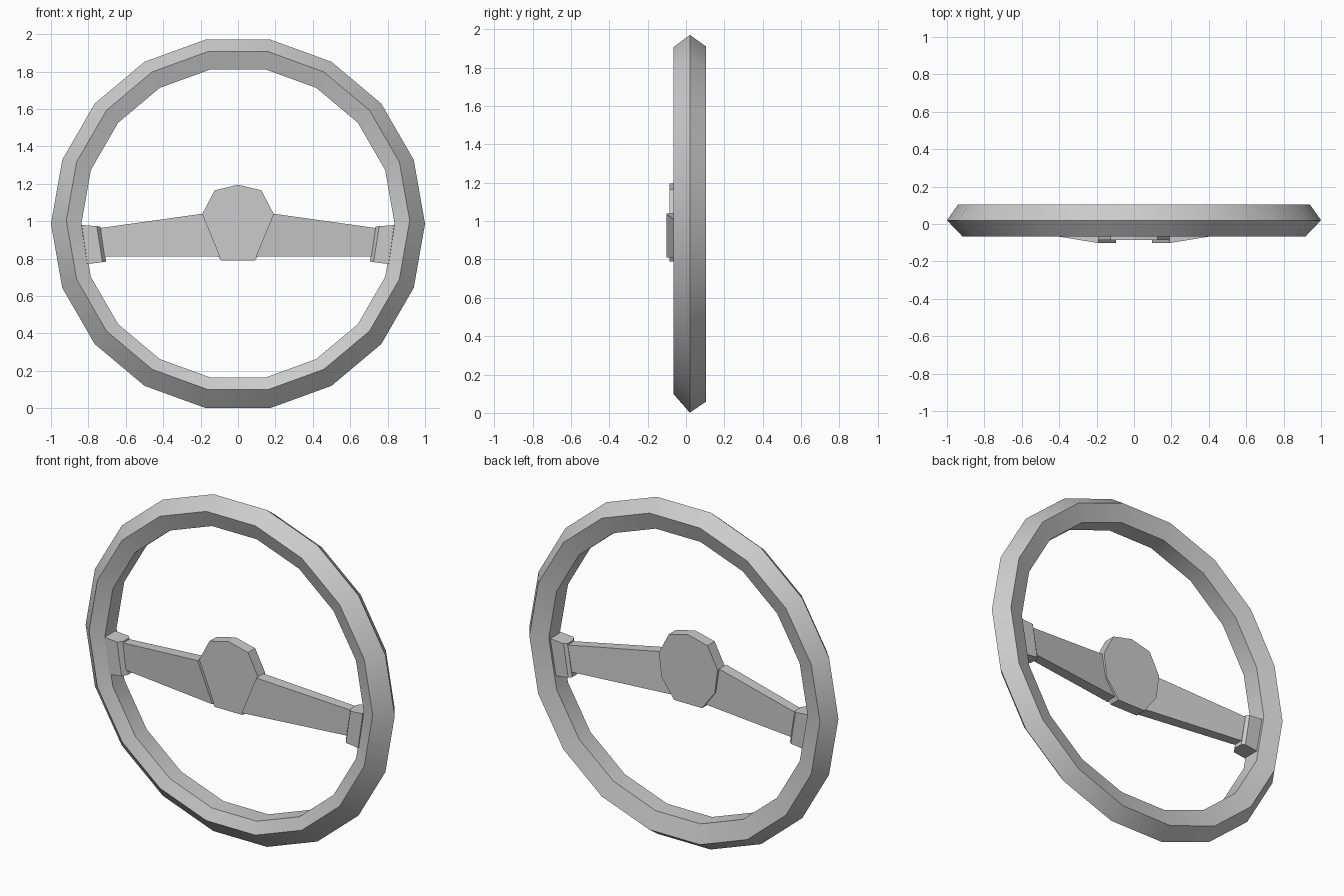
import bpy, bmesh
from math import cos, sin, pi, radians

if "Cube" in bpy.data.objects:
    bpy.data.objects.remove(bpy.data.objects["Cube"])


def finish(name, bm, smooth=False):
    bmesh.ops.recalc_face_normals(bm, faces=bm.faces[:])
    mesh = bpy.data.meshes.new(name)
    bm.to_mesh(mesh)
    bm.free()
    ob = bpy.data.objects.new(name, mesh)
    bpy.context.collection.objects.link(ob)
    if smooth:
        bpy.ops.object.select_all(action='DESELECT')
        ob.select_set(True)
        bpy.context.view_layer.objects.active = ob
        bpy.ops.object.shade_smooth_by_angle(angle=radians(25))
    return ob


def loft(name, loops, cap=True, smooth=False):
    """Skin a list of equal-length point loops; cap the ends or close into a ring."""
    bm = bmesh.new()
    rows = [[bm.verts.new(p) for p in loop] for loop in loops]
    n = len(rows[0])
    pairs = list(zip(rows, rows[1:]))
    if cap:
        bm.faces.new(rows[0])
        bm.faces.new(rows[-1])
    else:
        pairs.append((rows[-1], rows[0]))
    for a, b in pairs:
        for i in range(n):
            j = (i + 1) % n
            bm.faces.new((a[i], a[j], b[j], b[i]))
    return finish(name, bm, smooth)


# Rim: 18-sided ring with five-sided section (radius, y, centre height)
section = [(1.0, .02, .986), (.94, .105, .985), (.837, .073, .988),
           (.837, -.033, .988), (.918, -.066, 1.003)]
loft("rim", [[(r * cos(2 * pi * k / 18), y, zc + r * sin(2 * pi * k / 18))
              for k in range(18)] for r, y, zc in section],
     cap=False, smooth=True)

# Hub: nine-sided disc
half = [(.125, 1.165), (.19, 1.04), (.172, .9), (.09, .79)]
outline = [(0, 1.195)] + half + [(-x, z) for x, z in reversed(half)]
loft("hub", [[(x, y, z) for x, z in outline] for y in (-.086, -.02)])

# Spokes and end blocks, mirrored left and right
for side, s in (("right", 1), ("left", -1)):
    # Tapered spoke swept back from hub to rim
    loft("spoke_" + side, [
        [(s * .19, -.102, 1.04), (s * .095, -.102, .81),
         (s * .095, -.035, .81), (s * .19, -.035, 1.04)],
        [(s * .74, -.012, .963), (s * .74, -.012, .81),
         (s * .74, .045, .81), (s * .74, .045, .963)]])
    # Slightly leaning clamp block with chamfered inner edges
    low = [(.705, -.01), (.725, -.04), (.805, -.04),
           (.82, .02), (.805, .06), (.72, .06), (.705, .045)]
    loft("spoke_end_" + side, [
        [(s * x, y, .77 + (.81 - x) * -.17 + .03 * (.81 - x) / .1) for x, y in low],
        [(s * (x + .03), y, .98 - .08 * (.81 - x)) for x, y in low]])
